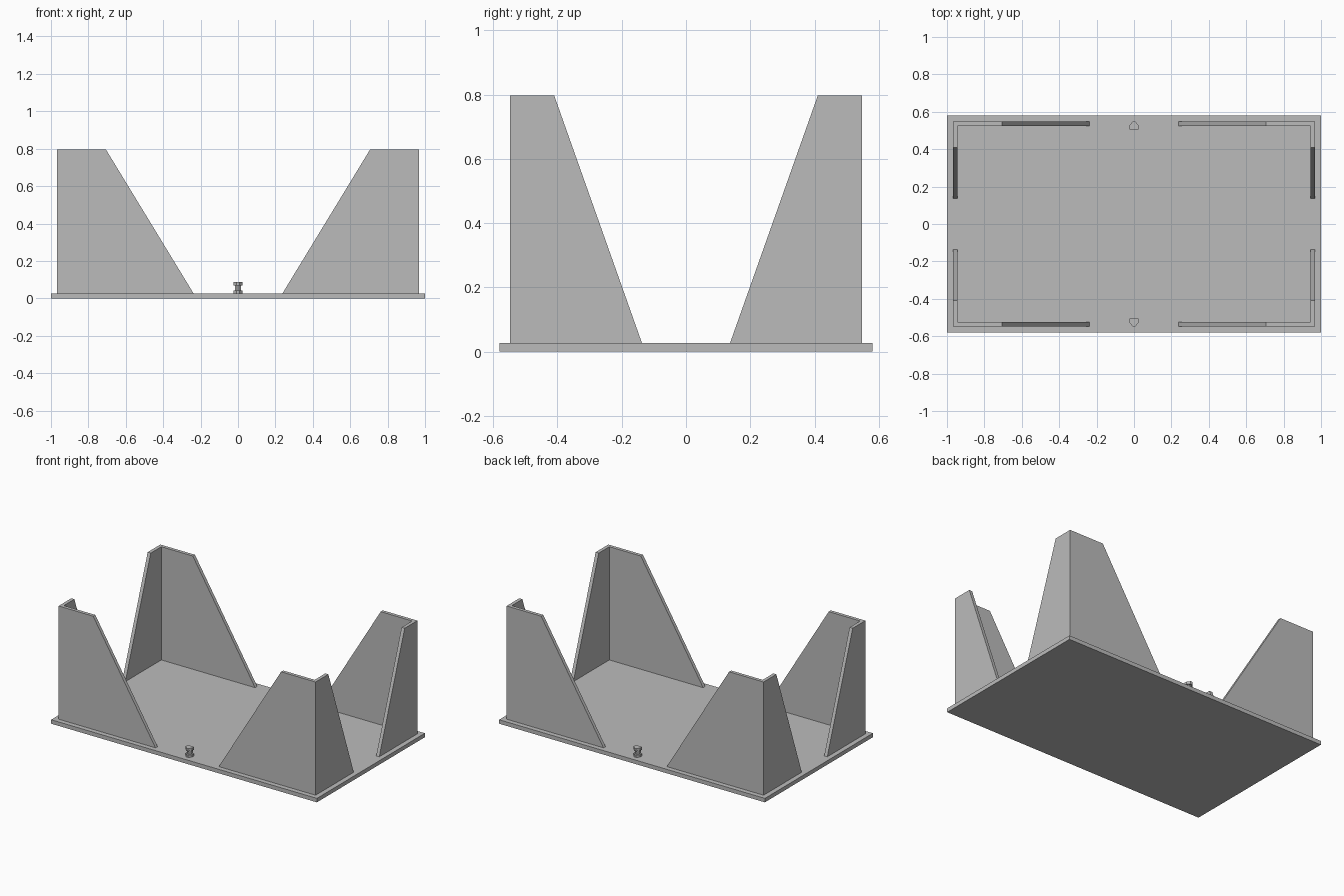
import bpy
import bmesh

cube = bpy.data.objects.get("Cube")
if cube:
    bpy.data.objects.remove(cube, do_unlink=True)

# Single plain grey material
grey = bpy.data.materials.new("plain_grey")
grey.use_nodes = True
colour = (0.5, 0.5, 0.5, 1)
grey.diffuse_color = colour
grey.node_tree.nodes["Principled BSDF"].inputs["Base Color"].default_value = colour

BASE_TOP = 0.027
WALL_TOP = 0.797
CORNER_X, CORNER_Y = 0.967, 0.547
THICK = 0.023


def finish(name, bm, mirror=None):
    bmesh.ops.remove_doubles(bm, verts=bm.verts, dist=0.0001)
    bmesh.ops.recalc_face_normals(bm, faces=bm.faces)
    mesh = bpy.data.meshes.new(name)
    bm.to_mesh(mesh)
    bm.free()
    mesh.materials.append(grey)
    obj = bpy.data.objects.new(name, mesh)
    bpy.context.collection.objects.link(obj)
    if mirror:
        mod = obj.modifiers.new("mirror", "MIRROR")
        mod.use_axis = mirror
        mod.use_mirror_merge = False
    return obj


def add_prism(bm, outline, z0, z1):
    low = [bm.verts.new((x, y, z0)) for x, y in outline]
    high = [bm.verts.new((x, y, z1)) for x, y in outline]
    bm.faces.new(low)
    bm.faces.new(high)
    for i in range(len(outline)):
        j = (i + 1) % len(outline)
        bm.faces.new((low[i], low[j], high[j], high[i]))


def add_wall(bm, foot, top, end, place):
    """Tapered wall running to a mitred corner; place maps (run, inset, z)."""
    rings = []
    for inset in (0, THICK):
        corner = end - inset
        profile = [(corner, BASE_TOP), (foot, BASE_TOP),
                   (top, WALL_TOP), (corner, WALL_TOP)]
        rings.append([bm.verts.new(place(u, inset, z)) for u, z in profile])
    outer, inner = rings
    bm.faces.new(outer)
    bm.faces.new(inner)
    # The mitre stays open so both walls weld into one corner
    for i in range(3):
        bm.faces.new((outer[i], outer[i + 1], inner[i + 1], inner[i]))


# Base plate
bm = bmesh.new()
add_prism(bm, [(-1, -0.58), (1, -0.58), (1, 0.58), (-1, 0.58)], 0, BASE_TOP)
finish("base_plate", bm)

# Four tapered corner guides
bm = bmesh.new()
add_wall(bm, 0.238, 0.707, CORNER_X, lambda u, d, z: (u, CORNER_Y - d, z))
add_wall(bm, 0.137, 0.41, CORNER_Y, lambda u, d, z: (CORNER_X - d, u, z))
finish("corner_guides", bm, (True, True, False))

# Small pointed clips at the middle of the long edges
bm = bmesh.new()
for half, tip, z0, z1 in ((0.024, 0.547, BASE_TOP, 0.043),
                          (0.015, 0.535, 0.043, 0.069),
                          (0.024, 0.547, 0.069, 0.088)):
    add_prism(bm, [(-half, 0.506), (half, 0.506), (half, 0.528),
                   (half / 3, tip), (-half / 3, tip), (-half, 0.528)], z0, z1)
finish("edge_clips", bm, (False, True, False))
